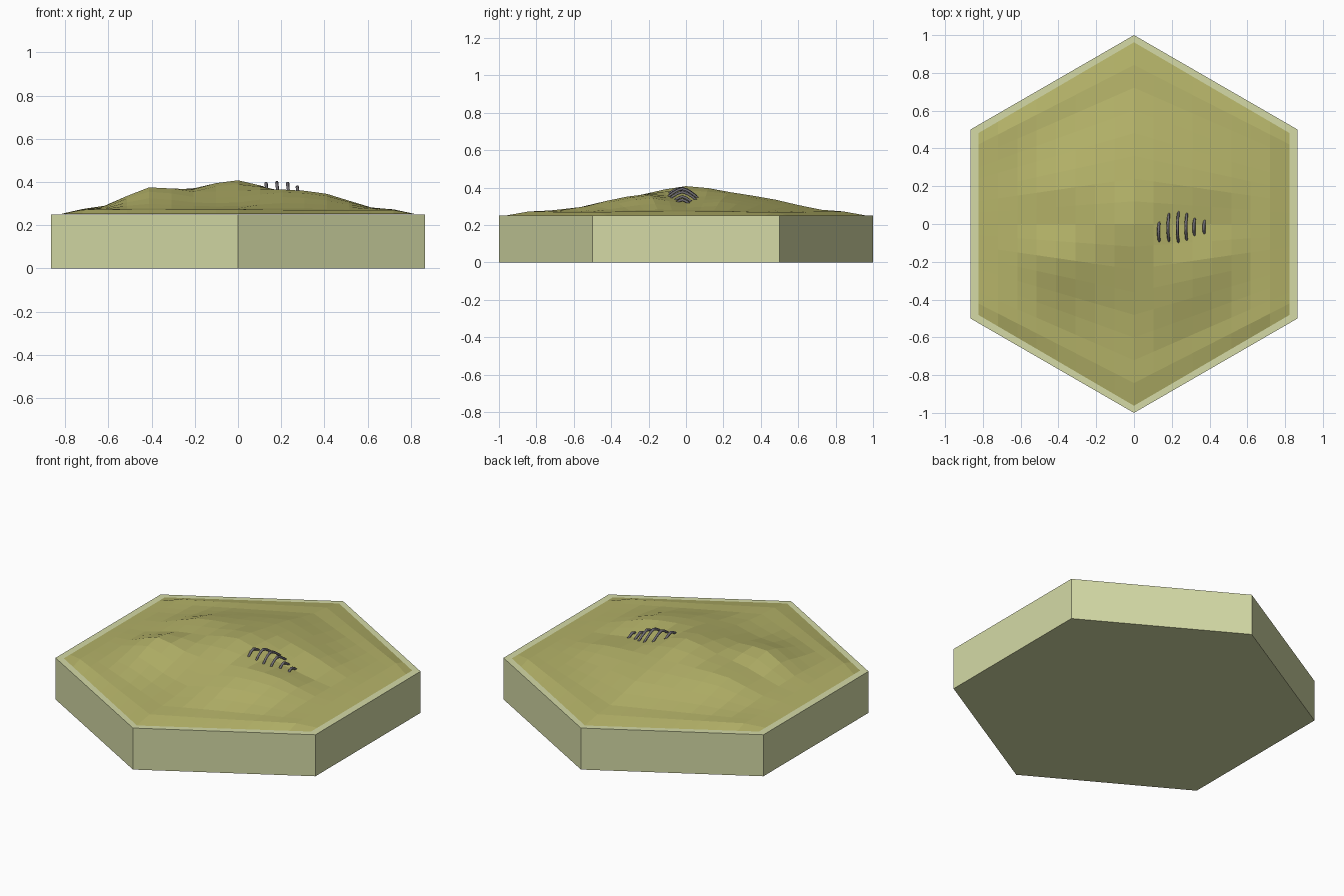
import bpy, bmesh, math

if "Cube" in bpy.data.objects:
    bpy.data.objects.remove(bpy.data.objects["Cube"])


def material(name, rgb):
    m = bpy.data.materials.new(name)
    m.diffuse_color = (*rgb, 1)
    m.use_nodes = True
    m.node_tree.nodes["Principled BSDF"].inputs["Base Color"].default_value = m.diffuse_color
    return m


def add_object(name, data, mat):
    ob = bpy.data.objects.new(name, data)
    bpy.context.collection.objects.link(ob)
    data.materials.append(mat)
    return ob


# Hexagonal base tile, points towards front and back
bpy.ops.mesh.primitive_cylinder_add(vertices=6, radius=1, depth=0.25, location=(0, 0, 0.125))
base = bpy.context.object
base.name = "hex_base"
base.data.materials.append(material("pale_sand", (0.66, 0.70, 0.38)))

# Coarse dune heights in thousandths, rows from front to back
ROWS = [
    [5, 8, 8, 8, 8, 5, 2],
    [12, 55, 35, 35, 60, 45, 8],
    [20, 105, 85, 90, 95, 75, 12],
    [15, 70, 100, 138, 80, 40, 10],
    [15, 80, 95, 105, 85, 55, 10],
    [5, 40, 55, 65, 50, 25, 5],
    [0, 4, 8, 12, 8, 4, 0],
]


def cubic(values, t):
    # Catmull-Rom through the samples, zero outside
    i = math.floor(t)
    f = t - i
    p = [values[k] if 0 <= k < len(values) else 0 for k in range(i - 1, i + 3)]
    return p[1] + 0.5 * f * (p[2] - p[0] + f * (2 * p[0] - 5 * p[1] + 4 * p[2] - p[3]
                             + f * (3 * (p[1] - p[2]) + p[3] - p[0])))


def ground(u, v):
    edge = min(1, (1 - max(abs(u), abs(v))) / 0.125)
    dune = cubic([cubic(r, (u + 0.75) * 4) for r in ROWS], (v + 0.75) * 4)
    return 0.251 + edge * (0.019 + max(0, dune) / 1000)


# Faceted dune surface: a grid sheared to fit the hexagon
N = 16
bm = bmesh.new()
grid = []
for i in range(N + 1):
    u = -1 + 2 * i / N
    x = 0.824 * u
    half = 0.962 - 0.481 * abs(u)
    grid.append([bm.verts.new((x, half * v, ground(u, v)))
                 for v in (-1 + 2 * j / N for j in range(N + 1))])
for i in range(N):
    for j in range(N):
        bm.faces.new((grid[i][j], grid[i + 1][j], grid[i + 1][j + 1], grid[i][j + 1]))
mesh = bpy.data.meshes.new("dunes")
bm.to_mesh(mesh)
bm.free()
add_object("dunes", mesh, material("sand", (0.46, 0.45, 0.14)))

# Row of buried ribs: x, y centre, half span, top height
bone = material("bone", (0.16, 0.15, 0.17))
RIBS = [(0.13, -0.04, 0.08, 0.402), (0.18, -0.02, 0.098, 0.405), (0.23, -0.02, 0.1, 0.402),
        (0.275, -0.02, 0.098, 0.385), (0.317, -0.02, 0.065, 0.36), (0.37, -0.02, 0.055, 0.343)]
for n, (x, yc, span, top) in enumerate(RIBS):
    cu = bpy.data.curves.new("rib", 'CURVE')
    cu.dimensions = '3D'
    cu.bevel_depth = 0.008
    cu.bevel_resolution = 1
    cu.use_fill_caps = True
    sp = cu.splines.new('POLY')
    sp.points.add(8)
    for k, p in enumerate(sp.points):
        s = k / 4 - 1
        p.co = (x + 0.008 * s * s, yc + span * s, top - 0.008 - 0.65 * span * abs(s) ** 1.5, 1)
        p.radius = 1 - 0.4 * s * s
    add_object(f"rib_{n + 1}", cu, bone)
